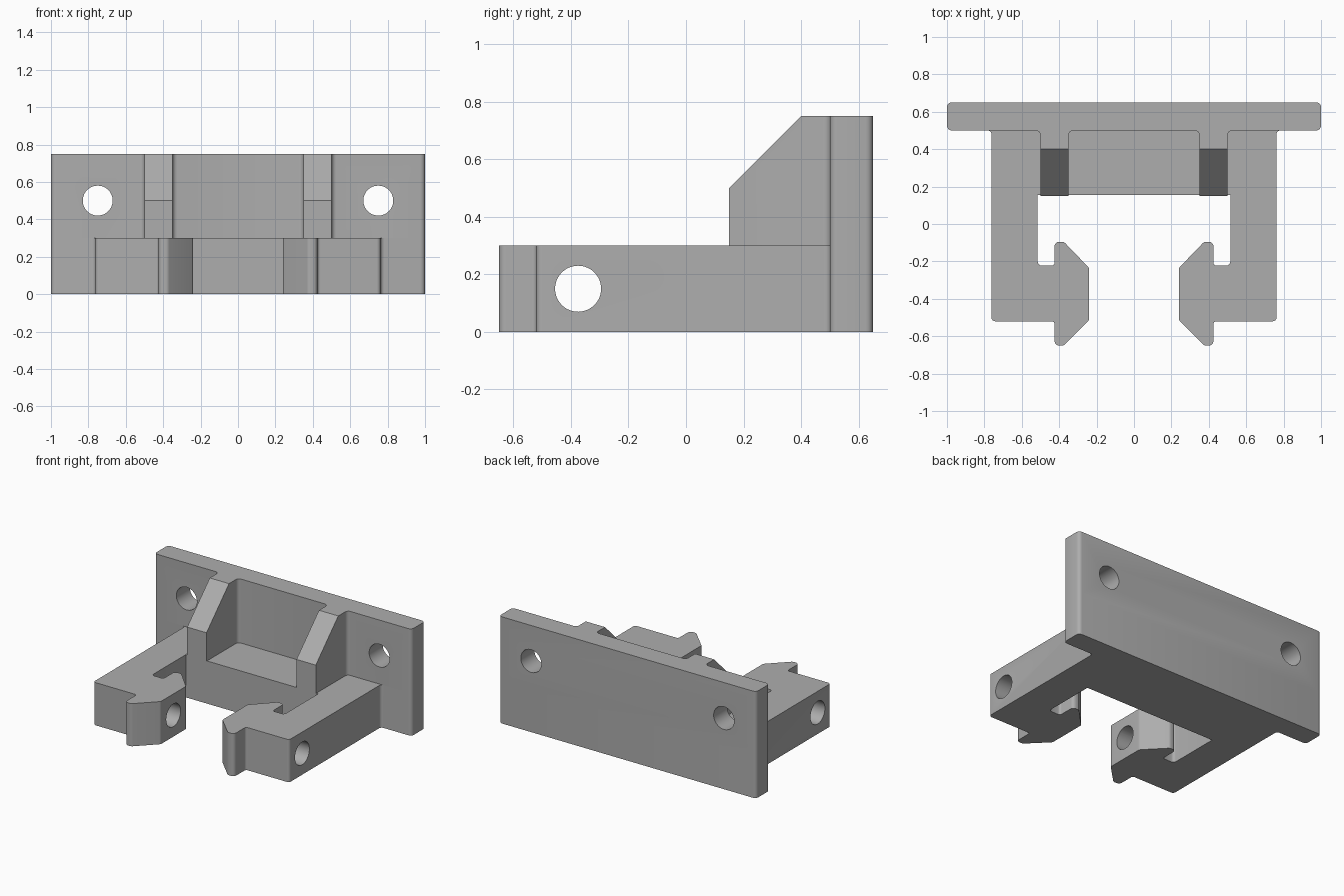
import bpy
import bmesh
import math
from mathutils import Vector, Matrix

cube = bpy.data.objects.get("Cube")
if cube:
    bpy.data.objects.remove(cube, do_unlink=True)

grey = bpy.data.materials.new("plain grey")
grey.use_nodes = True
colour = (0.42, 0.42, 0.42, 1)
grey.diffuse_color = colour
grey.node_tree.nodes["Principled BSDF"].inputs["Base Color"].default_value = colour


def rounded(half, steps=4):
    """Mirror half an outline of (x, y, radius) and round its corners."""
    full = half + [(-x, y, r) for x, y, r in reversed(half)]
    outline = []
    for i, (x, y, r) in enumerate(full):
        p = Vector((x, y, 0))
        if r == 0:
            outline.append(p)
            continue
        a = (Vector((*full[i - 1][:2], 0)) - p).normalized()
        b = (Vector((*full[(i + 1) % len(full)][:2], 0)) - p).normalized()
        angle = a.angle(b) / 2
        centre = p + (a + b).normalized() * r / math.sin(angle)
        reach = r / math.tan(angle)
        start, end = p + a * reach - centre, p + b * reach - centre
        for k in range(steps + 1):
            outline.append(centre + start.normalized().slerp(end.normalized(), k / steps) * r)
    return outline


def prism(name, outline, offset):
    """Extrude a closed outline along offset."""
    bm = bmesh.new()
    face = bm.faces.new([bm.verts.new(p) for p in outline])
    top = bmesh.ops.extrude_face_region(bm, geom=[face])
    verts = [v for v in top["geom"] if isinstance(v, bmesh.types.BMVert)]
    bmesh.ops.translate(bm, verts=verts, vec=offset)
    bmesh.ops.recalc_face_normals(bm, faces=bm.faces)
    return add(name, bm)


def add(name, bm):
    mesh = bpy.data.meshes.new(name)
    bm.to_mesh(mesh)
    bm.free()
    mesh.materials.append(grey)
    ob = bpy.data.objects.new(name, mesh)
    bpy.context.collection.objects.link(ob)
    return ob


def drill(name, centre, axis, length):
    bm = bmesh.new()
    turn = Matrix.Rotation(math.pi / 2, 4, axis)
    bmesh.ops.create_cone(bm, cap_ends=True, segments=48, radius1=0.08, radius2=0.08,
                          depth=length, matrix=Matrix.Translation(centre) @ turn)
    return add(name, bm)


def combine(ob, other, operation):
    mod = ob.modifiers.new(other.name, "BOOLEAN")
    mod.operation, mod.solver, mod.object = operation, "EXACT", other
    bpy.ops.object.select_all(action="DESELECT")
    ob.select_set(True)
    bpy.context.view_layer.objects.active = ob
    bpy.ops.object.modifier_apply(modifier=mod.name)
    bpy.data.objects.remove(other, do_unlink=True)


# Lower layer: arms with hooked jaws and the foot of the back plate
bracket = prism("clip_bracket", rounded([
    (0.515, 0.155, 0), (0.515, -0.222, 0.02), (0.425, -0.222, 0.015),
    (0.425, -0.095, 0.025), (0.375, -0.095, 0.025), (0.24, -0.235, 0.025),
    (0.24, -0.515, 0.025), (0.375, -0.65, 0.025), (0.425, -0.65, 0.025),
    (0.425, -0.52, 0.015), (0.762, -0.52, 0.02), (0.762, 0.5, 0.02),
    (1, 0.5, 0.025), (1, 0.65, 0.025)]), (0, 0, 0.3))

# Upper layer: back plate with two sloping gussets
upper = prism("plate_and_gussets", [p + Vector((0, 0, 0.3)) for p in rounded([
    (0.35, 0.5, 0.025), (0.35, 0.15, 0), (0.5, 0.15, 0), (0.5, 0.5, 0.025),
    (1, 0.5, 0.025), (1, 0.65, 0.025)])], (0, 0, 0.45))
slope = prism("slope_cutter", [Vector((-0.6, y, z)) for y, z in
                               [(0.05, 0.4), (0.45, 0.8), (0.05, 0.8)]], (1.2, 0, 0))
combine(upper, slope, "DIFFERENCE")
combine(bracket, upper, "UNION")

# Screw holes in the plate, cross holes through the jaws
for side in (-1, 1):
    combine(bracket, drill("plate_hole", (side * 0.75, 0.57, 0.5), "X", 0.4), "DIFFERENCE")
    combine(bracket, drill("jaw_hole", (side * 0.5, -0.375, 0.15), "Y", 0.8), "DIFFERENCE")

bpy.ops.object.select_all(action="DESELECT")
bracket.select_set(True)
bpy.context.view_layer.objects.active = bracket
bpy.ops.object.shade_smooth_by_angle(angle=math.radians(30))
